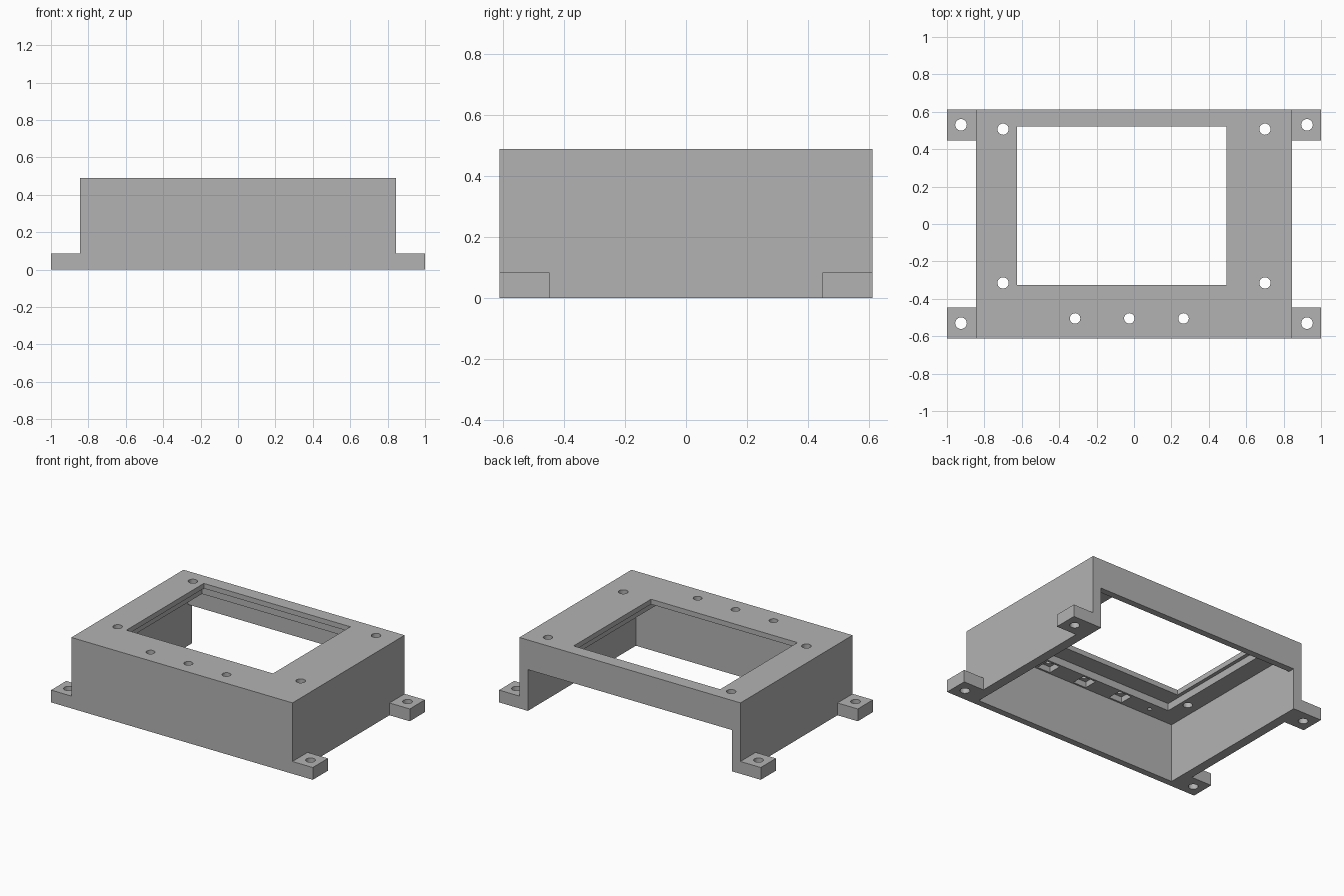
import bpy

cube = bpy.data.objects.get("Cube")
if cube:
    bpy.data.objects.remove(cube, do_unlink=True)

GREY = (0.45, 0.45, 0.45, 1)
mat = bpy.data.materials.new("plain grey")
mat.use_nodes = True
mat.diffuse_color = GREY
mat.node_tree.nodes["Principled BSDF"].inputs["Base Color"].default_value = GREY

# Main dimensions
X, Y, H = 0.845, 0.612, 0.49      # half width, half depth, height
SIDE, WALL = 0.065, 0.045         # wall thicknesses
UNDER, LEDGE = 0.405, 0.455       # underside of the top plate, display ledge
FOOT_H, FOOT_D = 0.085, 0.165


def box(name, x0, x1, y0, y1, z0, z1):
    bpy.ops.mesh.primitive_cube_add(
        size=1, location=((x0 + x1) / 2, (y0 + y1) / 2, (z0 + z1) / 2))
    ob = bpy.context.object
    ob.name = name
    ob.scale = (x1 - x0, y1 - y0, z1 - z0)
    bpy.ops.object.transform_apply(location=True, rotation=False, scale=True)
    ob.data.materials.append(mat)
    return ob


def drill(x, y, z, r, depth=0.3):
    bpy.ops.mesh.primitive_cylinder_add(
        vertices=24, radius=r, depth=depth, location=(x, y, z))
    ob = bpy.context.object
    ob.data.materials.append(mat)
    return ob


def cut(target, cutters):
    bpy.context.view_layer.objects.active = target
    for c in cutters:
        c.hide_render = True
        mod = target.modifiers.new("cut", 'BOOLEAN')
        mod.operation = 'DIFFERENCE'
        mod.solver = 'EXACT'
        mod.object = c
        bpy.ops.object.modifier_apply(modifier=mod.name)
        bpy.data.objects.remove(c, do_unlink=True)


# Open-bottomed housing with a cable opening in the back wall
body = box("housing", -X, X, -Y, Y, 0, H)
cutters = [
    box("cavity", -X + SIDE, X - SIDE, -Y + WALL, Y - WALL, -0.1, UNDER),
    box("back_opening", -X + SIDE, X - SIDE, Y - 2 * WALL, Y + 0.1, -0.1, 0.285),
    box("display_recess", -0.65, 0.52, -0.445, 0.535, 0.3, LEDGE),
    box("window", -0.625, 0.495, -0.325, 0.52, 0.3, 0.6),
]

# Corner screw holes of the top plate
for x in (-0.7, 0.7):
    for y in (-0.315, 0.507):
        cutters.append(drill(x, y, H, 0.03))

# Button holes with square pockets beneath
for x in (-0.315, -0.025, 0.265):
    cutters.append(box("pocket", x - 0.05, x + 0.05, -0.555, -0.46, 0.3, 0.445))
    cutters.append(drill(x, -0.505, H, 0.028))

# Small blind hole in the underside
cutters.append(drill(-0.55, -0.505, UNDER, 0.014, 0.06))
cut(body, cutters)

# Mounting feet
for side, sx in (("left", 1), ("right", -1)):
    for end, sy in (("front", -1), ("back", 1)):
        xs = sorted((sx * X, sx * 1.0))
        ys = sorted((sy * Y, sy * (Y - FOOT_D)))
        foot = box(f"{end}_{side}_foot", *xs, *ys, 0, FOOT_H)
        cut(foot, [drill(sx * 0.925, sy * 0.53, 0.04, 0.031)])
